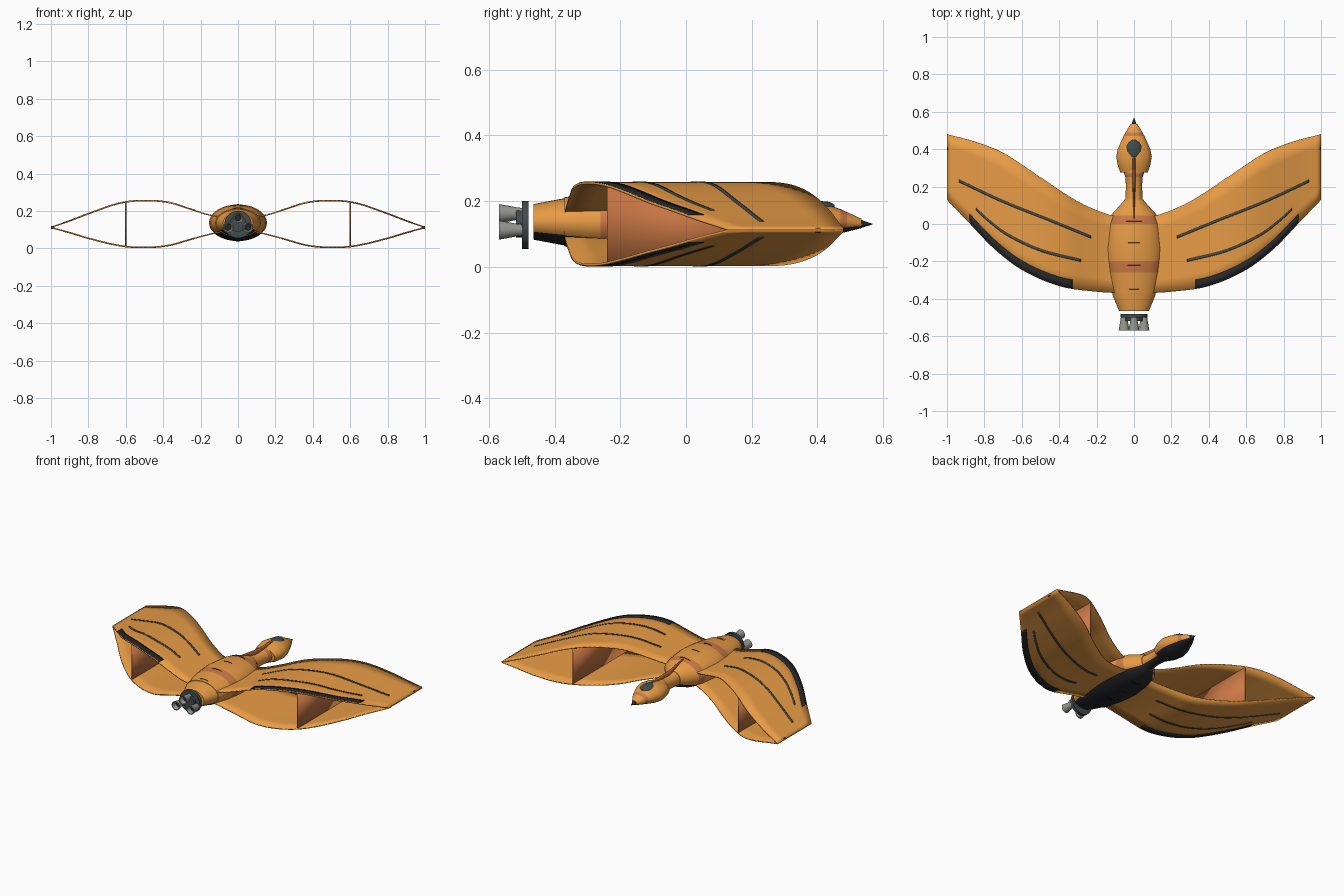
import bpy, bmesh, math
from mathutils import Vector, Matrix

if "Cube" in bpy.data.objects:
    bpy.data.objects.remove(bpy.data.objects["Cube"])


def material(name, rgb):
    m = bpy.data.materials.new(name)
    m.diffuse_color = (*rgb, 1)
    m.use_nodes = True
    m.node_tree.nodes["Principled BSDF"].inputs["Base Color"].default_value = m.diffuse_color
    return m


ORANGE = material("orange", (0.80, 0.33, 0.06))
SALMON = material("salmon", (0.60, 0.19, 0.06))
BLACK = material("black", (0.018, 0.020, 0.022))
SLATE = material("slate", (0.055, 0.07, 0.075))
GREY = material("nozzle_grey", (0.30, 0.30, 0.28))


def make(name, verts, faces, mats, ids=None, mirror=False, thick=0):
    me = bpy.data.meshes.new(name)
    me.from_pydata(verts, [], faces)
    for m in mats:
        me.materials.append(m)
    if ids:
        me.polygons.foreach_set("material_index", ids)
    bm = bmesh.new()
    bm.from_mesh(me)
    bmesh.ops.recalc_face_normals(bm, faces=bm.faces)
    bm.to_mesh(me)
    bm.free()
    ob = bpy.data.objects.new(name, me)
    bpy.context.collection.objects.link(ob)
    if thick:
        s = ob.modifiers.new("thickness", "SOLIDIFY")
        s.thickness, s.offset = thick, 0
    if mirror:
        ob.modifiers.new("mirror", "MIRROR").use_mirror_merge = False
    return ob


def curve(pts):
    """Smooth interpolation through (x, value) points."""
    def slope(i):
        a, b = pts[max(i - 1, 0)], pts[min(i + 1, len(pts) - 1)]
        return (b[1] - a[1]) / (b[0] - a[0])

    def f(x):
        i = 0
        while i < len(pts) - 2 and x > pts[i + 1][0]:
            i += 1
        (x0, y0), (x1, y1) = pts[i], pts[i + 1]
        h = x1 - x0
        t = (x - x0) / h
        return (y0 * (2*t**3 - 3*t*t + 1) + y1 * (3*t*t - 2*t**3)
                + h * slope(i) * (t**3 - 2*t*t + t) + h * slope(i + 1) * (t**3 - t*t))
    return f


def loft(name, secs, mat=ORANGE, belly=True, bands=(), n=32, x0=0, caps=True):
    """Elliptical sections (y, half width, centre z, half height) along y."""
    verts, faces, ids = [], [], []
    for y, w, z, h in secs:
        for k in range(n):
            a = math.tau * k / n
            verts.append((x0 + w * math.cos(a), y, z + h * math.sin(a)))
    for i in range(len(secs) - 1):
        for k in range(n):
            j = (k + 1) % n
            faces.append((i*n + k, i*n + j, i*n + n + j, i*n + n + k))
            low = math.sin(math.tau * (k + 0.5) / n) < -0.6
            ids.append(2 if belly and low else 1 if i in bands else 0)
    if caps:
        faces += [tuple(range(n)), tuple(range(len(verts) - n, len(verts)))]
        ids += [0, 0]
    return make(name, verts, faces, [mat, SALMON, BLACK], ids)


# Fuselage, neck and head
loft("body", [(0.13, .05, .137, .05), (0.10, .075, .137, .065), (0.045, .125, .137, .083),
              (0.0, .14, .137, .09), (-.13, .155, .137, .098), (-.20, .15, .137, .095),
              (-.26, .142, .137, .09), (-.37, .12, .137, .075)], bands=(2, 5))
loft("tail", [(-.35, .118, .137, .074), (-.38, .115, .137, .07), (-.465, .08, .137, .054)])
loft("neck", [(0.10, .05, .137, .055), (0.14, .046, .137, .045), (0.20, .043, .137, .042),
              (0.25, .046, .137, .045), (0.27, .053, .137, .05), (0.29, .055, .137, .05)],
     bands=(3,))
loft("head", [(.275, .073, .137, .045), (.31, .086, .138, .055), (.36, .095, .14, .06),
              (.40, .087, .14, .055), (.44, .07, .14, .046), (.47, .056, .139, .037),
              (.49, .045, .137, .03), (.535, .018, .132, .014)], bands=(5,))
loft("beak", [(.525, .017, .131, .015), (.568, .001, .13, .001)], BLACK, False)
# Teardrop canopy and dorsal spine
loft("canopy", [(.345, .008, .186, .008), (.36, .026, .184, .018), (.39, .042, .181, .022),
                (.415, .042, .178, .022), (.435, .03, .178, .02), (.452, .006, .18, .01)],
     SLATE, False)
loft("dorsal_spine", [(.36, .009, .19, .014), (.18, .007, .19, .018), (.03, .002, .225, .005)],
     SALMON, False, n=8)
# Fine panel rings round the fuselage
for y, r in ((.015, .092), (-.10, .098), (-.22, .096), (-.35, .08)):
    bpy.ops.mesh.primitive_torus_add(location=(0, y, .137), rotation=(math.pi/2, 0, 0),
                                     major_radius=r, minor_radius=.0015,
                                     major_segments=40, minor_segments=4)
    o = bpy.context.object
    o.name = "panel_ring"
    o.data.materials.append(BLACK)

# Engine plate and three flared nozzles
loft("engine_plate", [(-.48, .073, .128, .073), (-.50, .073, .128, .073)], SLATE, False)
loft("engine_collar", [(-.495, .045, .132, .042), (-.518, .045, .132, .042)], SLATE, False)
for x, z in ((0, .162), (.053, .112), (-.053, .112)):
    loft("nozzle", [(-.495, .017, z, .017), (-.515, .019, z, .019), (-.54, .024, z, .024),
                    (-.57, .029, z, .029), (-.57, .024, z, .024), (-.54, .016, z, .016)],
         GREY, False, n=24, x0=x)
    loft("nozzle_core", [(-.541, .016, z, .016), (-.543, .016, z, .016)], BLACK, False, n=24, x0=x)

# Wing outline and the bowed span profile
lead = curve([(.06, .035), (.15, .055), (.3, .12), (.5, .25), (.7, .38), (.85, .44), (1, .48)])
trail = curve([(.06, -.37), (.2, -.362), (.4, -.332), (.6, -.245), (.75, -.13), (.88, .005), (1, .13)])
upper = curve([(.06, .165), (.15, .178), (.25, .208), (.37, .245), (.5, .255), (.63, .242),
               (.8, .185), (.9, .147), (1, .113)])
lower = curve([(.06, .095), (.15, .076), (.25, .05), (.37, .017), (.5, .006), (.63, .015),
               (.8, .055), (.9, .085), (1, .111)])


def sheet(name, za, front, back, x0, x1, mat, thick, dz=0, nx=40, ny=6):
    verts, faces = [], []
    for i in range(nx + 1):
        x = x0 + (x1 - x0) * i / nx
        for j in range(ny + 1):
            verts.append((x, back(x) + (front(x) - back(x)) * j / ny, za(x) + dz))
    for i in range(nx):
        for j in range(ny):
            a = i * (ny + 1) + j
            faces.append((a, a + 1, a + ny + 2, a + ny + 1))
    return make(name, verts, faces, [mat], mirror=True, thick=thick)


stripe_a = curve([(.23, -.07), (.45, .02), (.7, .12), (.935, .23)])
stripe_b = curve([(.285, -.195), (.5, -.14), (.68, -.055), (.78, .02), (.845, .08)])
for side, za, dz in (("upper", upper, .004), ("lower", lower, -.004)):
    sheet(side + "_wing", za, lead, trail, .06, 1, ORANGE, .007)
    # Dark trailing band and two pinstripes lie on the outer skin
    sheet(side + "_trailing_band", za, lambda x: trail(x) + .05, lambda x: trail(x) + .003,
          .33, .88, BLACK, .002, dz, ny=1)
    for nm, s, a, b in (("outer", stripe_a, .23, .935), ("inner", stripe_b, .285, .845)):
        sheet(f"{side}_{nm}_stripe", za, lambda x: s(x) + .007, lambda x: s(x) - .007,
              a, b, SLATE, .002, dz, ny=1)

# Upright rib joining the two wing skins
X = .6
make("wing_rib", [(X, trail(X) + .005, lower(X)), (X, lead(X) - .005, lower(X)),
                  (X, lead(X) - .005, upper(X)), (X, trail(X) + .005, upper(X))],
     [(0, 1, 2, 3)], [SALMON], mirror=True, thick=.006)

# Small lamps at the wing tips
for sx in (-1, 1):
    bpy.ops.mesh.primitive_cube_add(size=1, location=(sx * .99, .402, .112))
    o = bpy.context.object
    o.name = "tip_lamp"
    o.scale = (.018, .014, .014)
    o.data.materials.append(BLACK)

bpy.ops.object.select_all(action="SELECT")
bpy.context.view_layer.objects.active = bpy.data.objects["body"]
bpy.ops.object.shade_smooth_by_angle(angle=math.radians(35))
